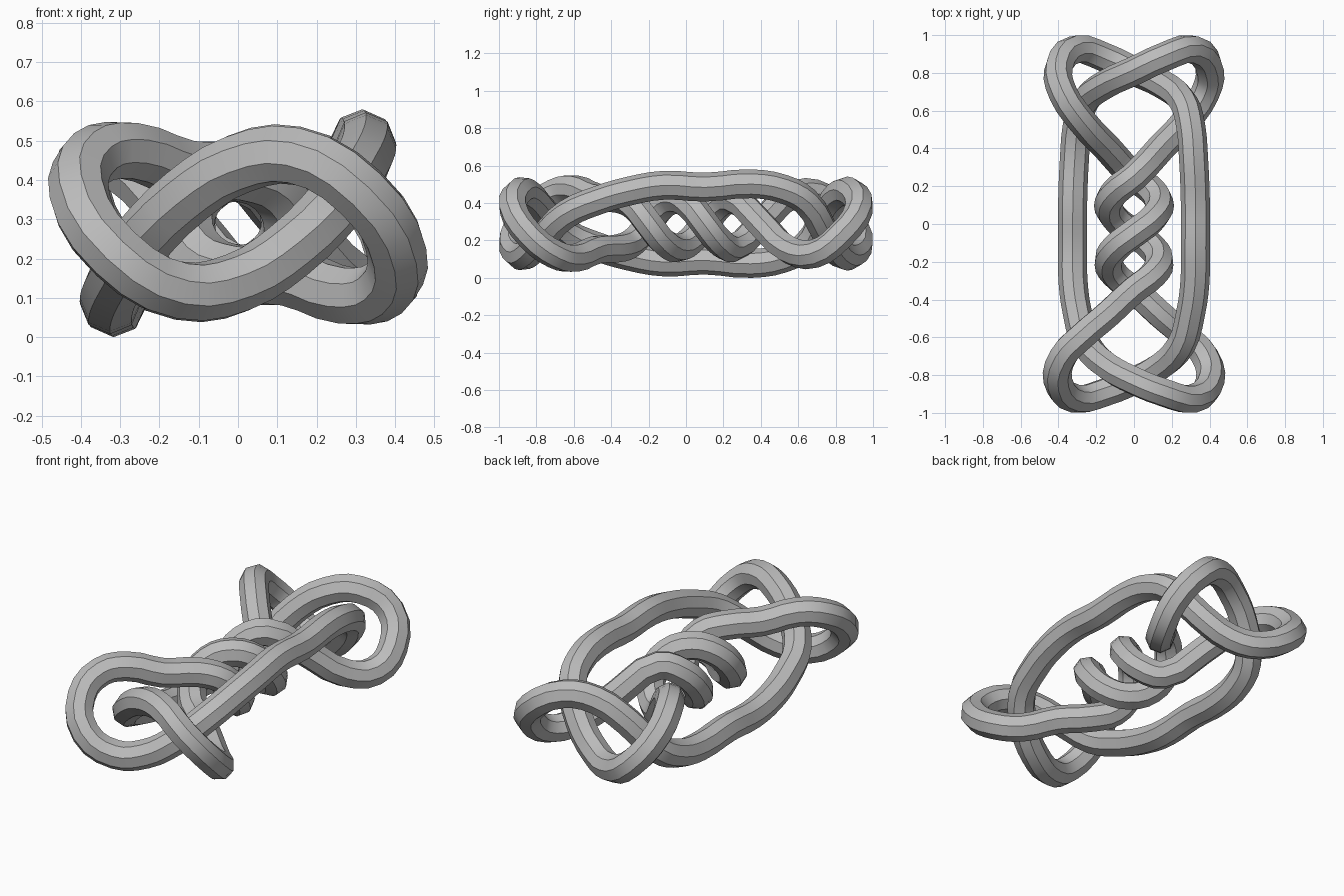
import bpy
from math import sin, cos, pi

MID = 0.29      # height of the long axis
RADIUS = 0.077  # tube thickness

if "Cube" in bpy.data.objects:
    bpy.data.objects.remove(bpy.data.objects["Cube"], do_unlink=True)

# Back half: side strand, under the crossing, around the end loop
back = [(0.325, 0.1, 0.485), (0.315, 0.35, 0.503), (0.30, 0.52, 0.475),
        (0.265, 0.64, 0.41), (0.15, 0.74, 0.25), (0, 0.81, 0.14),
        (-0.15, 0.88, 0.12), (-0.31, 0.925, 0.21), (-0.40, 0.82, 0.36),
        (-0.375, 0.69, 0.45), (-0.28, 0.55, 0.43), (-0.14, 0.4, 0.29)]

# Central twist: one full turn about the long axis
twist = []
for i in range(9):
    a = 2 * pi * i / 8
    twist.append((0.135 * sin(a), 0.25 - 0.6 * i / 8, MID - 0.13 * cos(a)))

# Front half: around the end loop, over the crossing, to the other side strand
front = [(0.14, -0.48, 0.15), (0.28, -0.6, 0.105), (0.375, -0.7, 0.125),
         (0.403, -0.83, 0.22), (0.31, -0.925, 0.37), (0.15, -0.89, 0.46),
         (0, -0.83, 0.44), (-0.13, -0.76, 0.36), (-0.25, -0.64, 0.24),
         (-0.30, -0.47, 0.165), (-0.323, -0.3, 0.115), (-0.325, -0.12, 0.085)]

# The second half is the first turned half way about the long axis
half = back + twist + front
path = half + [(-x, y, 2 * MID - z) for x, y, z in half]

curve = bpy.data.curves.new("knot_tube", "CURVE")
curve.dimensions = "3D"
curve.resolution_u = 3
curve.bevel_depth = RADIUS
curve.bevel_resolution = 2
spline = curve.splines.new("BEZIER")
spline.bezier_points.add(len(path) - 1)
for point, co in zip(spline.bezier_points, path):
    point.co = co
    point.handle_left_type = point.handle_right_type = "AUTO"
spline.use_cyclic_u = True

tube = bpy.data.objects.new("knot_tube", curve)
bpy.context.collection.objects.link(tube)

# Plain grey material
grey = bpy.data.materials.new("grey")
grey.use_nodes = True
colour = (0.5, 0.5, 0.5, 1)
grey.diffuse_color = colour
grey.node_tree.nodes["Principled BSDF"].inputs["Base Color"].default_value = colour
curve.materials.append(grey)

# Turn the curve into a mesh and shade it
bpy.ops.object.select_all(action="DESELECT")
tube.select_set(True)
bpy.context.view_layer.objects.active = tube
bpy.ops.object.convert(target="MESH")
bpy.ops.object.shade_smooth_by_angle(angle=pi / 4.2)
